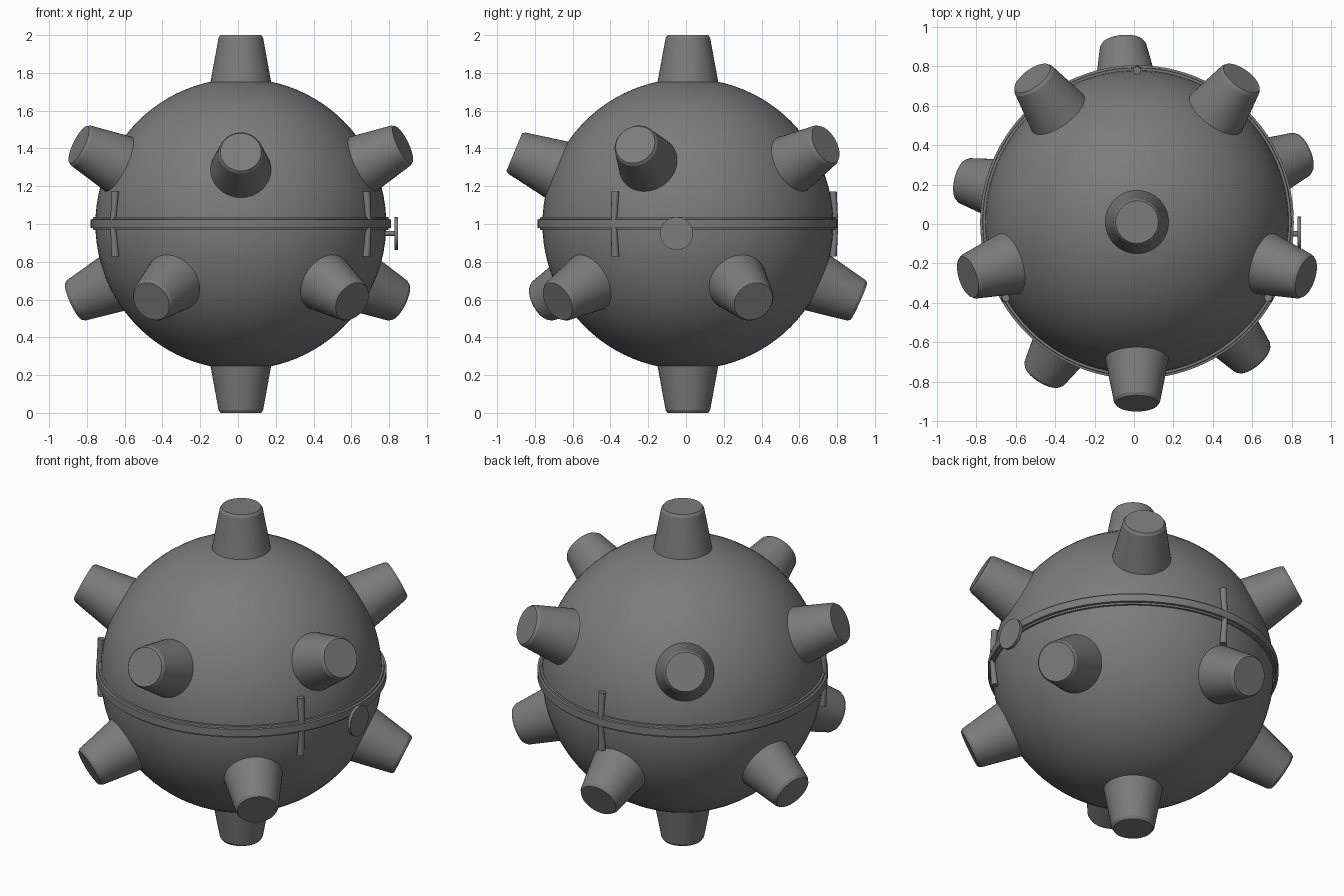
import bpy
from math import radians, cos, sin, pi
from mathutils import Vector

if "Cube" in bpy.data.objects:
    bpy.data.objects.remove(bpy.data.objects["Cube"], do_unlink=True)

CENTRE = Vector((0.015, 0.01, 1.0))
RADIUS = 0.77

steel = bpy.data.materials.new("dark_grey_steel")
steel.use_nodes = True
GREY = (0.2, 0.2, 0.2, 1)
steel.diffuse_color = GREY
steel.node_tree.nodes["Principled BSDF"].inputs["Base Color"].default_value = GREY


def finish(name):
    """Name, colour and smooth the active object."""
    ob = bpy.context.object
    ob.name = name
    ob.data.materials.append(steel)
    bpy.ops.object.shade_smooth_by_angle(angle=radians(35))
    return ob


def direction(azimuth, elevation):
    a, e = radians(azimuth), radians(elevation)
    return Vector((cos(a) * cos(e), sin(a) * cos(e), sin(e)))


def rod(name, start, end, r1, r2, sides=32):
    """Tapered cylinder between two points."""
    axis = end - start
    bpy.ops.mesh.primitive_cone_add(
        vertices=sides, radius1=r1, radius2=r2, depth=axis.length,
        location=(start + end) / 2,
        rotation=axis.to_track_quat("Z", "Y").to_euler())
    return finish(name)


def spike(name, azimuth, elevation, tip=0.995):
    """Blunt horn pointing away from the ball centre, with a softened tip."""
    d = direction(azimuth, elevation)
    rod(name, CENTRE + d * 0.7, CENTRE + d * (tip - 0.015), 0.17, 0.118, 48)
    rod(name + "_tip", CENTRE + d * (tip - 0.015), CENTRE + d * tip, 0.118, 0.108, 48)


# Ball
bpy.ops.mesh.primitive_uv_sphere_add(segments=96, ring_count=48, radius=RADIUS, location=CENTRE)
finish("ball")

# Horns: one at each pole and two staggered rings of five
spike("top_horn", 0, 90, 1.0)
spike("bottom_horn", 0, -90, 1.0)
for i in range(5):
    spike(f"upper_horn_{i + 1}", -90 + 72 * i, 25 if i else 22.5)
    spike(f"lower_horn_{i + 1}", -49.5 + 72 * i, -24.3)

# Equator band with chamfered rims, lathed from its profile
profile = [(0.75, -0.032), (0.781, -0.032), (0.783, -0.022), (0.795, -0.02),
           (0.795, 0.024), (0.783, 0.026), (0.781, 0.036), (0.75, 0.036)]
SEG = 96
verts = [(r * cos(2 * pi * s / SEG), r * sin(2 * pi * s / SEG), z)
         for s in range(SEG) for r, z in profile]
n = len(profile)
faces = [(s * n + k, (s + 1) % SEG * n + k,
          (s + 1) % SEG * n + (k + 1) % n, s * n + (k + 1) % n)
         for s in range(SEG) for k in range(n)]
mesh = bpy.data.meshes.new("equator_band")
mesh.from_pydata(verts, [], faces)
band = bpy.data.objects.new("equator_band", mesh)
band.location = CENTRE
bpy.context.collection.objects.link(band)
bpy.ops.object.select_all(action="DESELECT")
band.select_set(True)
bpy.context.view_layer.objects.active = band
finish("equator_band")

# Three pairs of pins above and below the band
for i, azimuth in enumerate((-150, -30, 90)):
    out = direction(azimuth, 0)
    for side, word in ((1, "upper"), (-1, "lower")):
        up = Vector((0, 0, side))
        rod(f"{word}_pin_{i + 1}", CENTRE + out * 0.78 + up * 0.02,
            CENTRE + out * 0.768 + up * 0.172, 0.015, 0.02, 20)

# Round plate on a short stem on the left side
hub = Vector((0, -0.05, 0.95))
X = Vector((1, 0, 0))
rod("plate_stem", hub + X * 0.74, hub + X * 0.83, 0.014, 0.014, 20)
rod("round_plate", hub + X * 0.828, hub + X * 0.846, 0.087, 0.087, 48)
